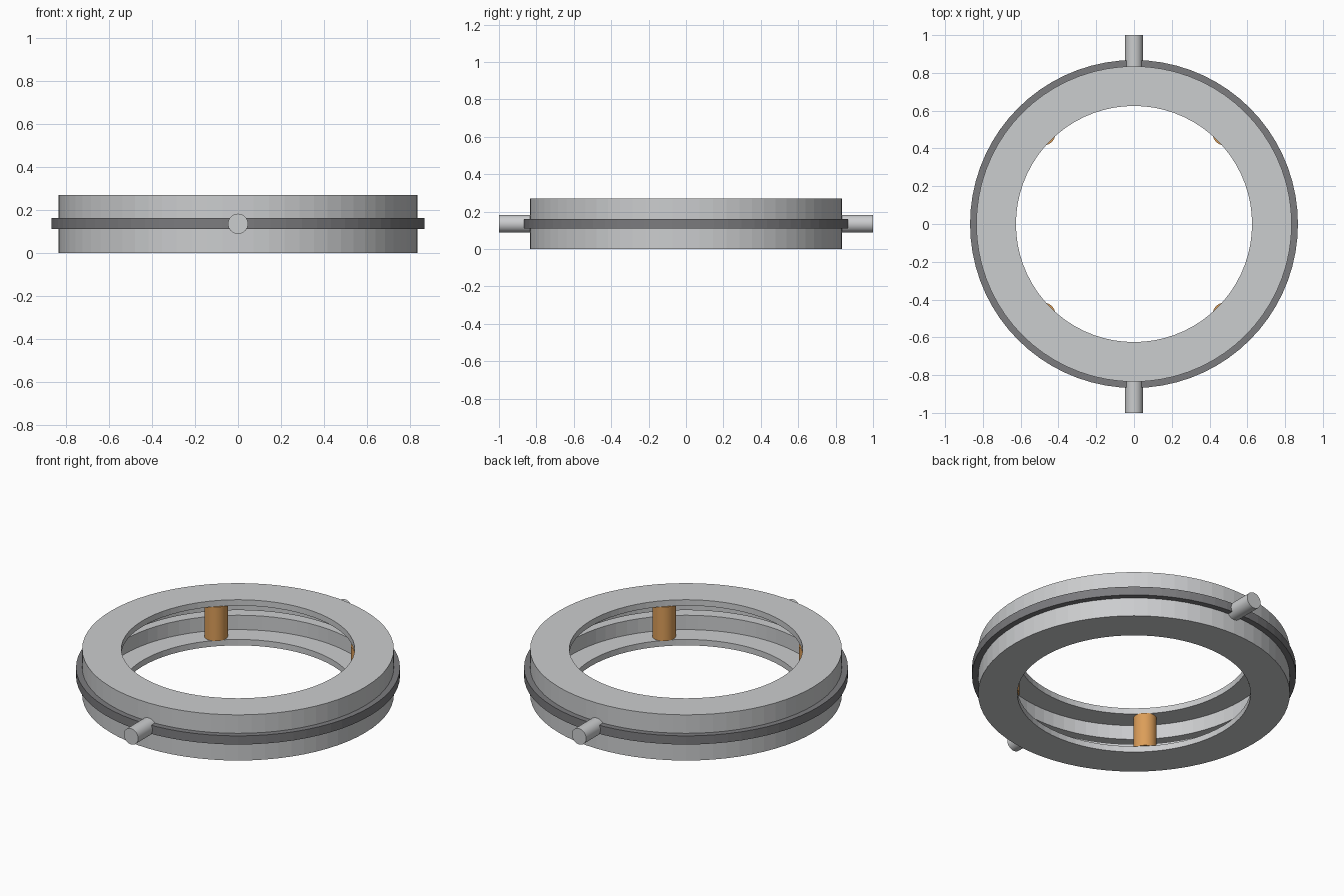
import bpy, bmesh, math
from mathutils import Matrix, Vector

cube = bpy.data.objects.get("Cube")
if cube:
    bpy.data.objects.remove(cube, do_unlink=True)

MID = 0.135


def material(name, rgb):
    m = bpy.data.materials.new(name)
    m.use_nodes = True
    m.diffuse_color = (*rgb, 1)
    m.node_tree.nodes["Principled BSDF"].inputs["Base Color"].default_value = (*rgb, 1)
    return m


def finish(name, bm, mat):
    bmesh.ops.recalc_face_normals(bm, faces=bm.faces)
    mesh = bpy.data.meshes.new(name)
    bm.to_mesh(mesh)
    bm.free()
    mesh.materials.append(mat)
    obj = bpy.data.objects.new(name, mesh)
    bpy.context.collection.objects.link(obj)
    return obj


def lathe(name, profile, mat, steps=72):
    """Spin a closed (radius, height) profile around z."""
    bm = bmesh.new()
    verts = [bm.verts.new((r, 0, z)) for r, z in profile]
    edges = [bm.edges.new((a, b)) for a, b in zip(verts, verts[1:] + verts[:1])]
    bmesh.ops.spin(bm, geom=verts + edges, cent=(0, 0, 0), axis=(0, 0, 1),
                   angle=math.tau, steps=steps, use_duplicate=False)
    bmesh.ops.remove_doubles(bm, verts=bm.verts, dist=0.0001)
    return finish(name, bm, mat)


def cylinder(name, start, end, radius, mat):
    start, end = Vector(start), Vector(end)
    axis = end - start
    turn = axis.to_track_quat('Z', 'Y').to_matrix().to_4x4()
    bm = bmesh.new()
    bmesh.ops.create_cone(bm, cap_ends=True, segments=32, radius1=radius,
                          radius2=radius, depth=axis.length,
                          matrix=Matrix.Translation((start + end) / 2) @ turn)
    obj = finish(name, bm, mat)
    for p in obj.data.polygons:
        p.use_smooth = len(p.vertices) == 4
    for e in obj.data.edges:
        a, b = (obj.data.vertices[i].co for i in e.vertices)
        e.use_edge_sharp = abs((a - b).dot(axis)) < 0.0001
    return obj


steel = material("light grey metal", (0.60, 0.61, 0.62))
dark = material("dark grey metal", (0.20, 0.20, 0.21))
brass = material("orange brass", (0.71, 0.34, 0.10))

# Housing: lips above and below a roller channel with a narrow slot in its wall
lower = [(0.835, 0), (0.625, 0), (0.625, 0.035), (0.75, 0.035),
         (0.75, 0.12), (0.82, 0.12)]
upper = [(r, 2 * MID - z) for r, z in reversed(lower)]
lathe("ring_housing", lower + upper, steel)

# Flange around the outside
lathe("outer_flange", [(0.825, 0.11), (0.868, 0.11), (0.868, 0.161), (0.825, 0.161)], dark)

# Pivot pins at front and back
for name, side in (("front_pin", -1), ("back_pin", 1)):
    cylinder(name, (0, side * 0.825, MID), (0, side, MID), 0.047, steel)

# Four rollers standing between the lips
for i in range(4):
    a = math.radians(45 + 90 * i)
    x, y = 0.678 * math.cos(a), 0.678 * math.sin(a)
    cylinder(f"roller_{i + 1}", (x, y, 0.035), (x, y, 0.235), 0.063, brass)
